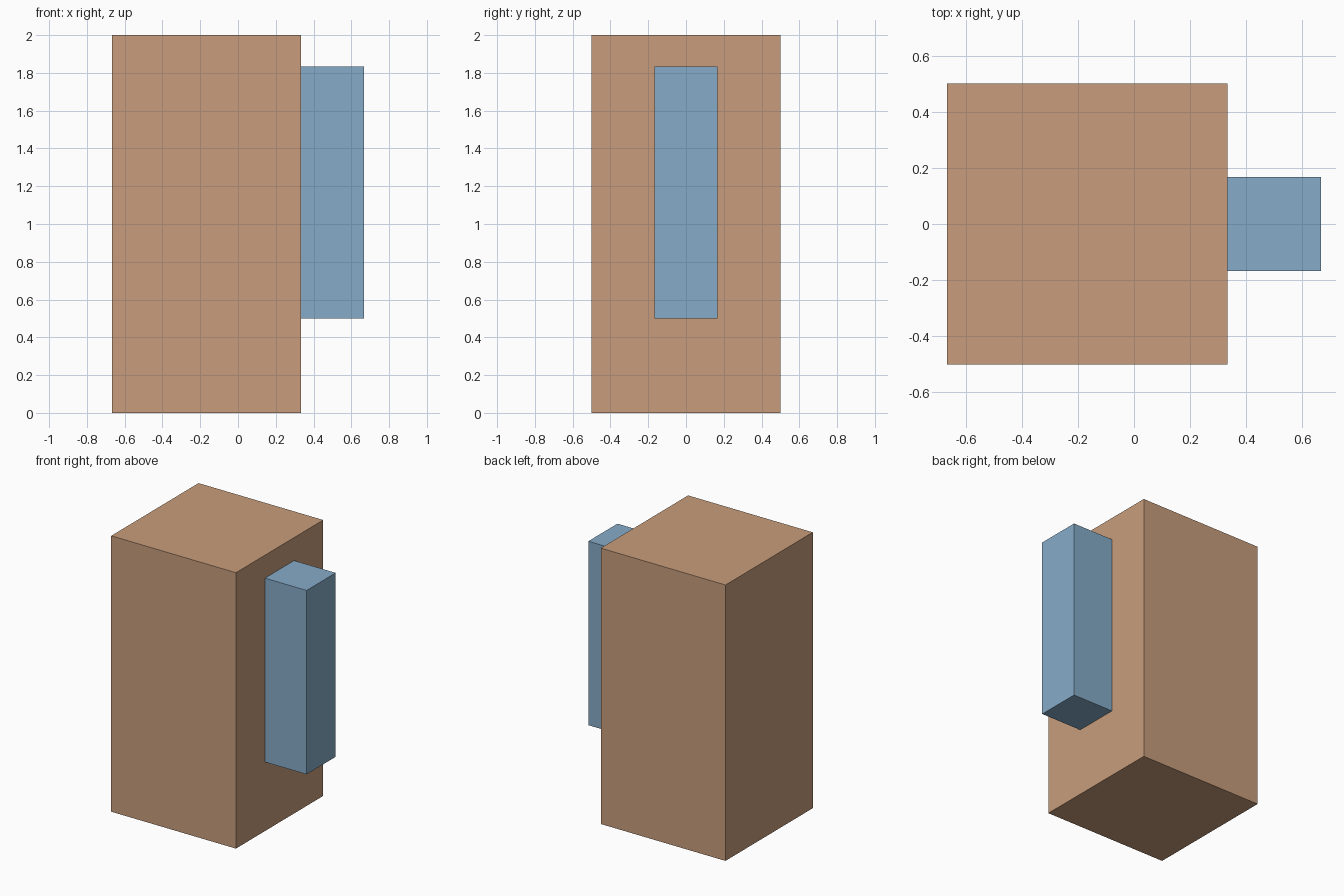
import bpy

if "Cube" in bpy.data.objects:
    bpy.data.objects.remove(bpy.data.objects["Cube"])


def material(name, color):
    mat = bpy.data.materials.new(name)
    mat.diffuse_color = color
    mat.use_nodes = True
    mat.node_tree.nodes["Principled BSDF"].inputs["Base Color"].default_value = mat.diffuse_color
    return mat


def box(name, low, high, mat):
    center = [(a + b) / 2 for a, b in zip(low, high)]
    size = [b - a for a, b in zip(low, high)]
    bpy.ops.mesh.primitive_cube_add(size=1, location=center)
    obj = bpy.context.object
    obj.name = name
    obj.scale = size
    bpy.ops.object.transform_apply(location=False, rotation=False, scale=True)
    obj.data.materials.append(mat)
    return obj


tan = material("tan", (0.58, 0.34, 0.20, 1))
blue = material("blue", (0.24, 0.41, 0.58, 1))

T = 1 / 3
# Main block
box("body", (-2 * T, -0.5, 0), (T, 0.5, 2), tan)
# Side block, flush against the right face
box("side_block", (T, -T / 2, 0.5), (2 * T, T / 2, 0.5 + 4 * T), blue)
